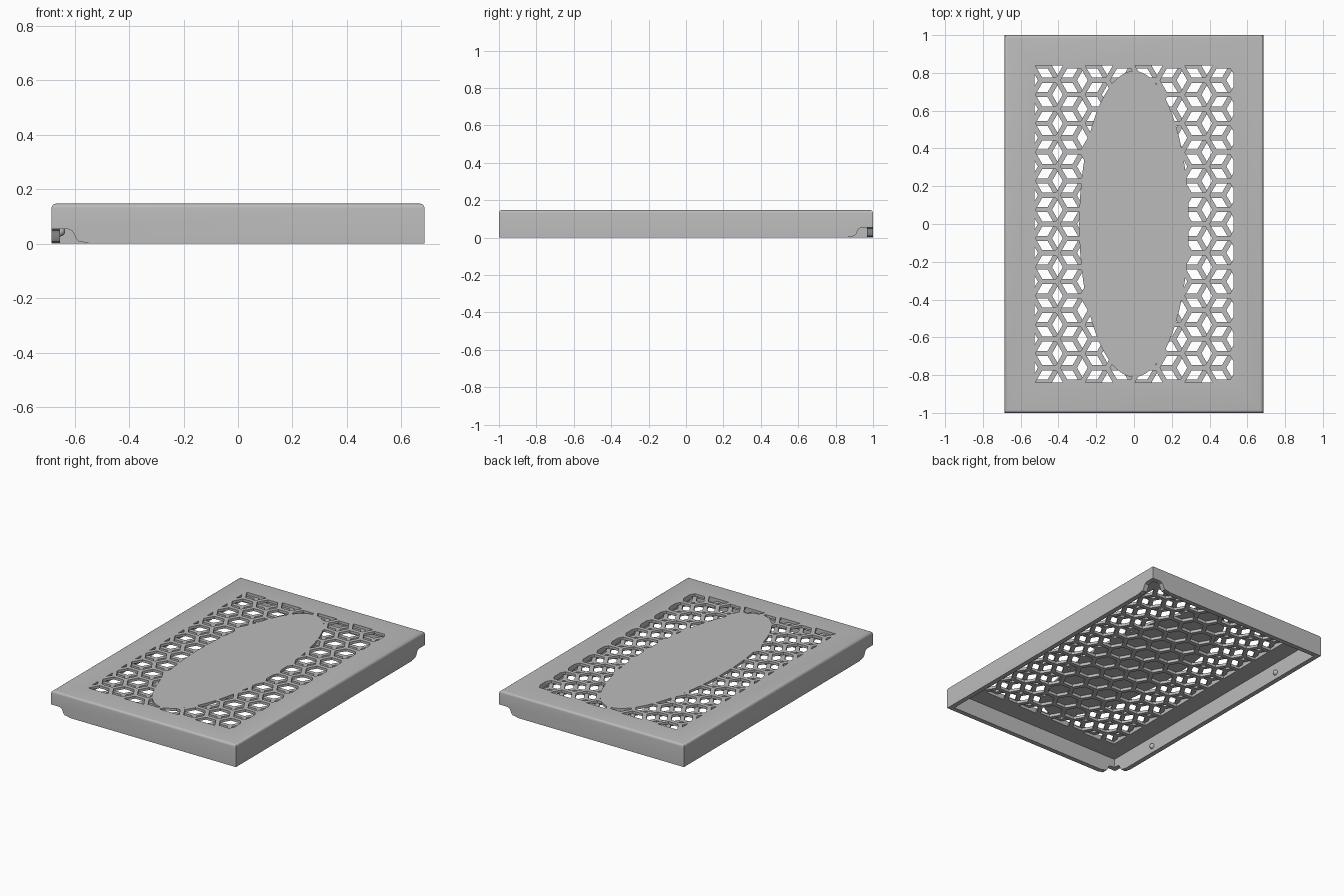
import bpy, bmesh, math
from mathutils import Matrix

if "Cube" in bpy.data.objects:
    bpy.data.objects.remove(bpy.data.objects["Cube"])

HX, HY, H = 0.685, 1.0, 0.147      # half width, half depth, height
WALL, CEIL, MID = 0.032, 0.112, 0.13
PITCH = 0.1522                     # spacing of the hexagon cells
COL = PITCH * math.sqrt(3) / 2

grey = bpy.data.materials.new("light grey")
grey.use_nodes = True
grey.diffuse_color = (0.5, 0.5, 0.5, 1)
grey.node_tree.nodes["Principled BSDF"].inputs["Base Color"].default_value = (0.5, 0.5, 0.5, 1)


def make(name, bm):
    bmesh.ops.recalc_face_normals(bm, faces=bm.faces)
    mesh = bpy.data.meshes.new(name)
    bm.to_mesh(mesh)
    bm.free()
    mesh.materials.append(grey)
    obj = bpy.data.objects.new(name, mesh)
    bpy.context.collection.objects.link(obj)
    return obj


def prism(bm, points, direction):
    """Close a polygon and extrude it along a direction."""
    face = bm.faces.new([bm.verts.new(p) for p in points])
    new = bmesh.ops.extrude_face_region(bm, geom=[face])["geom"]
    verts = [g for g in new if isinstance(g, bmesh.types.BMVert)]
    bmesh.ops.translate(bm, verts=verts, vec=direction)


def box(name, hx, hy, z0, z1):
    bm = bmesh.new()
    prism(bm, [(-hx, -hy, z0), (hx, -hy, z0), (hx, hy, z0), (-hx, hy, z0)], (0, 0, z1 - z0))
    return make(name, bm)


def boolean(target, cutter, operation="DIFFERENCE"):
    cutter.hide_render = True
    mod = target.modifiers.new("cut", "BOOLEAN")
    mod.operation, mod.object, mod.solver = operation, cutter, "EXACT"
    bpy.context.view_layer.objects.active = target
    bpy.ops.object.modifier_apply(modifier=mod.name)
    bpy.data.objects.remove(cutter)


def ring(x, y, z, rx, ry, n):
    return [(x + rx * math.cos(math.tau * i / n), y + ry * math.sin(math.tau * i / n), z)
            for i in range(n)]


def hex_cutter(name, x0, z0, z1):
    """Field of hexagonal prisms trimmed to the vent rectangle."""
    bm = bmesh.new()
    radius = (PITCH / 2 - 0.0135) / math.cos(math.pi / 6)
    for k in range(-1, 10):
        for j in range(-6, 7):
            x, y = x0 + COL * k, PITCH * (j + (k % 2) / 2)
            if abs(x) < 0.62 and abs(y) < 0.93:
                prism(bm, ring(x, y, z0, radius, radius, 6), (0, 0, z1 - z0))
    cutter = make(name, bm)
    boolean(cutter, box("vent_limit", 0.527, 0.84, 0, 1), "INTERSECT")
    return cutter


# Cover shell with a rounded top edge
cover = box("vent_cover", HX, HY, 0, H)
bm = bmesh.new()
bm.from_mesh(cover.data)
top = [e for e in bm.edges if all(v.co.z > H - 0.001 for v in e.verts)]
bmesh.ops.bevel(bm, geom=top, offset=0.016, segments=4, profile=0.5, affect="EDGES")
bm.to_mesh(cover.data)
bm.free()
boolean(cover, box("cavity", HX - WALL, HY - WALL, -0.1, CEIL))

# Two staggered honeycomb layers, the upper one closed by an oval
upper = hex_cutter("upper_cells", -0.581, MID - 0.0005, H + 0.05)
bm = bmesh.new()
prism(bm, ring(0, 0, 0, 0.29, 0.81, 64), (0, 0, 1))
boolean(upper, make("oval", bm))
boolean(cover, upper)
boolean(cover, hex_cutter("lower_cells", -0.581 + COL * 2 / 3, CEIL - 0.03, MID + 0.0005))

# Cable notches at two opposite corners
profile = [(-0.05, -0.05), (-0.05, 0.054), (0.06, 0.054), (0.075, 0.048), (0.083, 0.036),
           (0.09, 0.018), (0.1, 0.008), (0.135, 0.003), (0.135, -0.05)]
for turn in (0, math.pi):
    for along_y in (True, False):
        bm = bmesh.new()
        if along_y:
            prism(bm, [(u - HX, -HY - 0.05, z) for u, z in profile], (0, 0.06 + WALL, 0))
        else:
            prism(bm, [(-HX - 0.05, u - HY, z) for u, z in profile], (0.06 + WALL, 0, 0))
        bmesh.ops.rotate(bm, verts=bm.verts, matrix=Matrix.Rotation(turn, 3, "Z"))
        boolean(cover, make("notch", bm))

# Snap bumps on the inside of the long walls
bumps = []
for side in (-1, 1):
    for y in (-0.6, 0.6):
        bm = bmesh.new()
        bmesh.ops.create_uvsphere(bm, u_segments=16, v_segments=8, radius=0.018,
                                  matrix=Matrix.Translation((side * (HX - WALL), y, 0.045)))
        bumps.append(make("snap_bump", bm))

bpy.ops.object.select_all(action="DESELECT")
for obj in [cover] + bumps:
    obj.select_set(True)
bpy.context.view_layer.objects.active = cover
bpy.ops.object.shade_smooth_by_angle(angle=math.radians(30))
